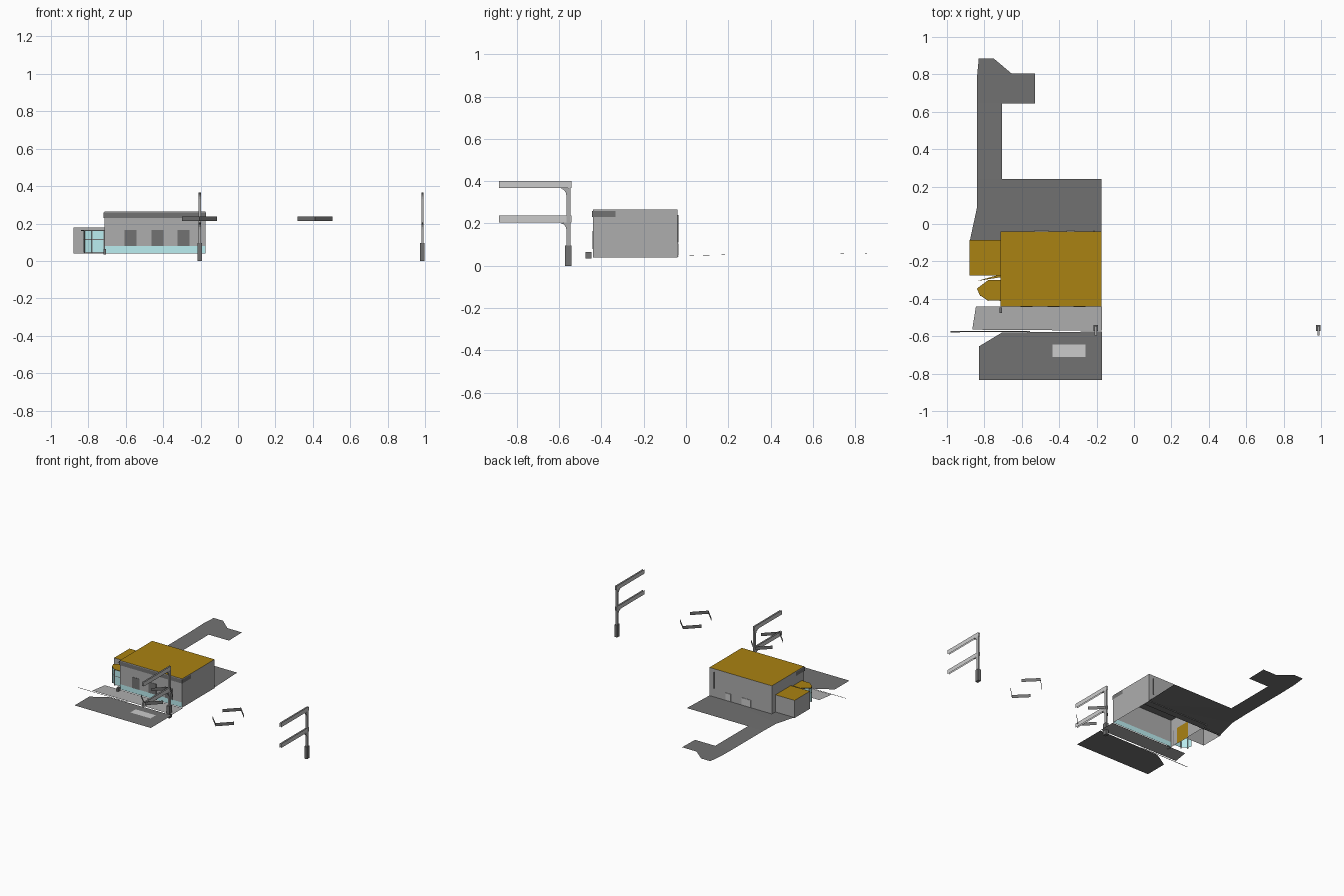
import bpy, bmesh
from math import sin, cos, pi

if "Cube" in bpy.data.objects:
    bpy.data.objects.remove(bpy.data.objects["Cube"])


def material(name, rgb):
    m = bpy.data.materials.new(name)
    m.diffuse_color = (*rgb, 1)
    m.use_nodes = True
    m.node_tree.nodes["Principled BSDF"].inputs["Base Color"].default_value = m.diffuse_color
    return m


ORANGE = material("orange_roof", (0.40, 0.225, 0.006))
TEAL = material("teal_glass", (0.50, 0.86, 0.88))
DARK = material("dark_grey", (0.17, 0.17, 0.17))
GREY = material("mid_grey", (0.42, 0.42, 0.42))


def finish(name, bm, mat=None):
    me = bpy.data.meshes.new(name)
    bm.to_mesh(me)
    bm.free()
    ob = bpy.data.objects.new(name, me)
    bpy.context.collection.objects.link(ob)
    if mat:
        me.materials.append(mat)
    return ob


def box(name, x, y, z, mat=None):
    bm = bmesh.new()
    bmesh.ops.create_cube(bm, size=1)
    for v in bm.verts:
        v.co = [lo + (c + .5) * (hi - lo) for c, (lo, hi) in zip(v.co, (x, y, z))]
    return finish(name, bm, mat)


def sheet(name, pts, mat=None):
    """Flat polygon from 3D points."""
    bm = bmesh.new()
    bm.faces.new([bm.verts.new(p) for p in pts])
    bmesh.ops.triangulate(bm, faces=bm.faces[:])
    bmesh.ops.recalc_face_normals(bm, faces=bm.faces[:])
    return finish(name, bm, mat)


def level(name, pts, z, mat=None):
    return sheet(name, [(x, y, z) for x, y in pts], mat)


def rect(x0, x1, y0, y1):
    return [(x0, y0), (x1, y0), (x1, y1), (x0, y1)]


def fence(name, pts, z0, z1, mat=None):
    """Upright sheet following a ground line."""
    bm = bmesh.new()
    cols = [(bm.verts.new((x, y, z0)), bm.verts.new((x, y, z1))) for x, y in pts]
    for a, b in zip(cols, cols[1:]):
        bm.faces.new((a[0], b[0], b[1], a[1]))
    return finish(name, bm, mat)


def extrude_x(name, yz, x0, x1, mat=None):
    """Side profile extruded along x."""
    bm = bmesh.new()
    f = bm.faces.new([bm.verts.new((x0, y, z)) for y, z in yz])
    r = bmesh.ops.extrude_face_region(bm, geom=[f])
    for v in r["geom"]:
        if isinstance(v, bmesh.types.BMVert):
            v.co.x = x1
    bmesh.ops.recalc_face_normals(bm, faces=bm.faces[:])
    return finish(name, bm, mat)


# Paved ground, in separate sheets
level("road", [(-.17, -.575), (-.705, -.58), (-.83, -.655), (-.765, -.765),
               (-.83, -.835), (-.17, -.835)], .033, DARK)
level("sidewalk", [(-.845, -.44), (-.865, -.565), (-.17, -.57), (-.17, -.44)], .036, GREY)
level("curb_strip", [(-.98, -.573), (-.98, -.579), (-.555, -.577), (-.555, -.571)], .034, DARK)
level("road_marking", rect(-.435, -.26, -.71, -.645), .036)
sheet("rear_lot", [(-.175, -.10, .043), (-.175, .24, .054), (-.705, .24, .054),
                   (-.84, .24, .054), (-.84, .085, .05), (-.88, -.10, .043)], DARK)
sheet("rear_drive", [(-.84, .24, .054), (-.705, .24, .054),
                     (-.705, .645, .055), (-.84, .645, .055)], DARK)
sheet("rear_drive_end", [(-.84, .645, .055), (-.53, .645, .055), (-.53, .805, .058),
                         (-.655, .805, .058), (-.75, .885, .06), (-.83, .885, .06),
                         (-.84, .78, .058)], DARK)

# Main hall: open shell, low front glazing, roof over a dark ceiling
X0, X1, Y0, Y1 = -.715, -.175, -.44, -.04
fence("hall_walls", [(X1, Y0), (X1, Y1), (X0, Y1), (X0, Y0)], .04, .265, GREY)
fence("hall_front", [(X0, Y0), (X1, Y0)], .08, .265, GREY)
fence("base_glazing", [(X0, Y0), (X1, Y0)], .04, .08, TEAL)
level("hall_roof", rect(X0, X1, Y0, Y1), .265, ORANGE)
level("hall_ceiling", rect(X0, X1, Y0, Y1), .258, DARK)
# Fascia wrapping the front corners
fence("fascia", [(X0 - .003, -.334), (X0 - .003, Y0 - .004),
                 (X1 + .003, Y0 - .004), (X1 + .003, -.334)], .23, .26, DARK)
for i, x in enumerate((-.575, -.431, -.291)):
    box(f"front_window_{i}", (x - .032, x + .032), (Y0 - .003, Y0 - .0005), (.08, .165), DARK)
for i, (a, b) in enumerate(((-.36, -.315), (-.535, -.455))):
    box(f"rear_door_{i}", (a, b), (Y1 + .0005, Y1 + .004), (.048, .105))
box("rear_pipe", (-.217, -.21), (Y1, Y1 + .004), (.11, .24), DARK)
box("corner_bin", (-.72, -.705), (-.475, -.447), (.035, .065), DARK)

# Side annex
fence("annex_walls", [(X0, -.275), (-.88, -.275), (-.88, -.085), (X0, -.085)],
      .04, .178, GREY)
level("annex_roof", rect(-.88, X0, -.275, -.085), .178, ORANGE)
level("annex_ceiling", rect(-.88, X0, -.275, -.085), .172, GREY)

# Faceted glass entrance bay
bay = [(X0, -.30), (-.78, -.30), (-.84, -.345), (-.825, -.38), (-.78, -.41), (X0, -.41)]
glass = [(-.825, -.345), (-.82, -.38), (-.78, -.408), (X0, -.408)]
fence("bay_glass", glass, .045, .16, TEAL)
level("bay_roof", bay, .166, ORANGE)
fence("bay_rail", [(x - .001, y - .002) for x, y in glass], .112, .117, DARK)
fence("bay_fascia", bay, .16, .166, DARK)
for i, (x, y) in enumerate(glass[1:]):
    box(f"bay_post_{i}", (x - .003, x + .003), (y - .004, y + .002), (.04, .16), DARK)
level("canopy_sliver", [(-.84, -.305), (X0, -.285), (X0, -.27)], .168, ORANGE)

# Orange entrance panel, showing on both faces of the wall
for side, dx in (("outer", -.003), ("inner", .003)):
    fence("orange_panel_" + side, [(X0 + dx, -.37), (X0 + dx, -.25)], .04, .165, ORANGE)

# Gantry posts with curved brackets and twin-sheet arms
bracket = [(-.565 - .03 * (1 - cos(t)), .33 + .035 * sin(t))
           for t in (0, pi / 8, pi / 4, 3 * pi / 8, pi / 2)]
lower = [(y, z - .163) for y, z in bracket]
for side, x in (("left", -.205), ("right", .986)):
    box(side + "_post_base", (x - .012, x + .012), (-.572, -.54), (0, .095), DARK)
    extrude_x(side + "_post", [(-.565, .09), (-.545, .09), (-.545, .367)]
              + bracket[::-1], x - .006, x + .006, GREY)
    extrude_x(side + "_lower_bracket", [(-.56, .16), (-.56, .205)]
              + lower[::-1], x - .006, x + .006, GREY)
    for level_name, z in (("lower", .205), ("upper", .367)):
        for k, dx in enumerate((-.006, .006)):
            fence(f"{side}_{level_name}_arm_{k}",
                  [(x + dx, -.885), (x + dx, -.542)], z, z + .033)

# Hanging diamonds of four diagonal panels
for side, cx in (("left", -.205), ("right", .411)):
    for sx in (-1, 1):
        for sy in (-1, 1):
            fence(f"{side}_panel_{sx}_{sy}",
                  [(cx, -.707 + sy * .158), (cx + sx * .094, -.707 + sy * .063)],
                  .213, .238, DARK)
